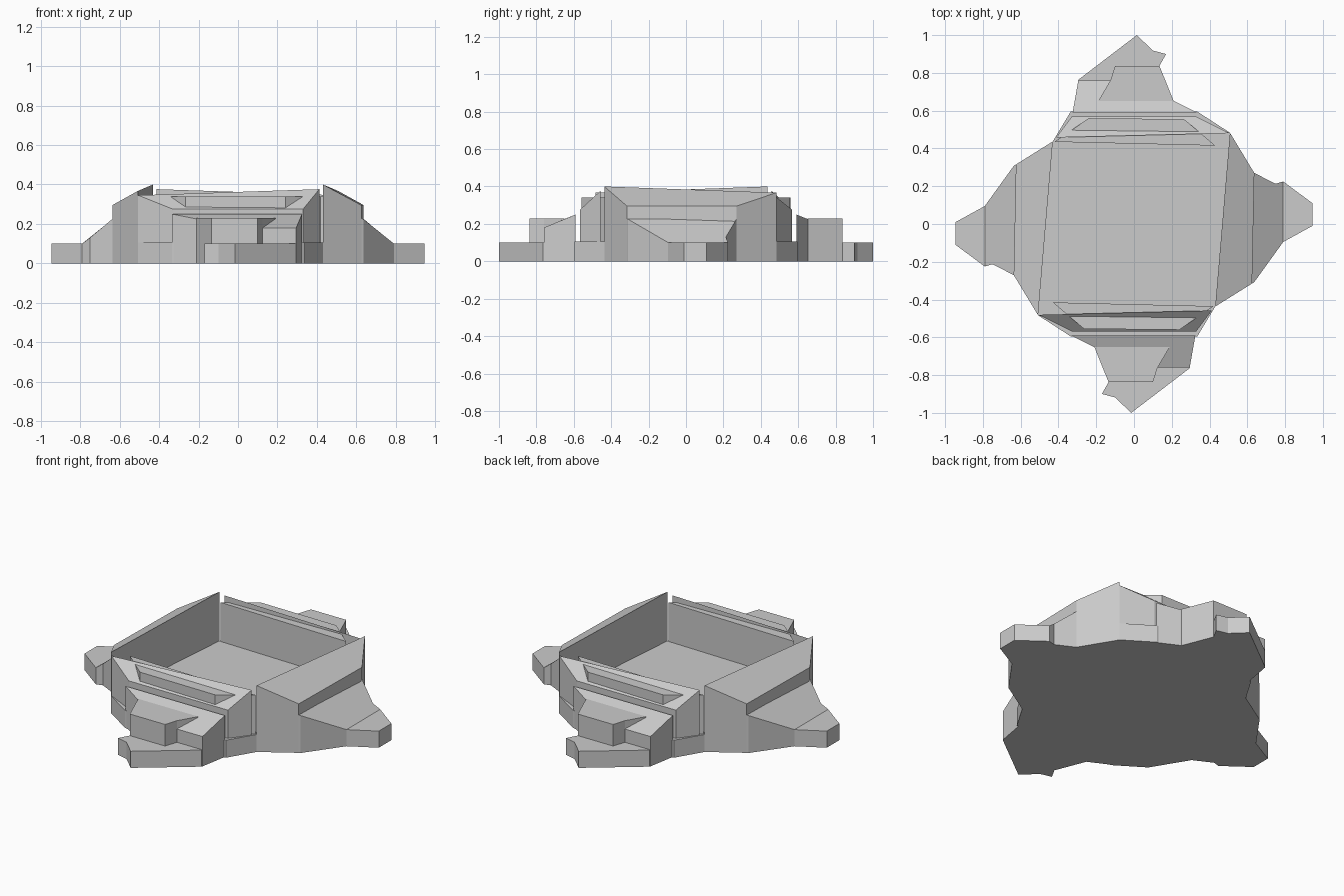
import bpy, math

if "Cube" in bpy.data.objects:
    bpy.data.objects.remove(bpy.data.objects["Cube"])


def prism(name, pts, height=None):
    """Upright solid on z = 0; each point is (x, y) or (x, y, top height)."""
    n = len(pts)
    area = sum(pts[i][0] * pts[(i + 1) % n][1] - pts[(i + 1) % n][0] * pts[i][1] for i in range(n))
    if area < 0:
        pts = pts[::-1]
    verts = [(p[0], p[1], 0) for p in pts]
    verts += [(p[0], p[1], p[2] if len(p) > 2 else height) for p in pts]
    faces = [tuple(reversed(range(n))), tuple(range(n, 2 * n))]
    faces += [(i, (i + 1) % n, n + (i + 1) % n, n + i) for i in range(n)]
    mesh = bpy.data.meshes.new(name)
    mesh.from_pydata(verts, [], faces)
    mesh.update()
    ob = bpy.data.objects.new(name, mesh)
    bpy.context.collection.objects.link(ob)
    return ob


def pair(name, pts, height=None):
    """A part and its half-turn twin on the opposite side."""
    a = prism(name + "_a", pts, height)
    b = bpy.data.objects.new(name + "_b", a.data)
    b.rotation_euler.z = math.pi
    bpy.context.collection.objects.link(b)


# Basin floor, also the bottom of the narrow trenches
half = [(-.508, -.483), (-.335, -.595), (.335, -.595), (.43, -.437)]
prism("basin_floor", half + [(-x, -y) for x, y in half], .105)

# Tall side banks with an undercut step down to the wings
pair("side_bank", [(.43, -.437, .4), (.625, -.315, .295),
                   (.637, .27, .295), (.508, .483, .367)])
pair("wing_slope", [(.615, -.32, .23), (.635, -.31, .225), (.79, -.095, .1),
                    (.79, .225, .1), (.75, .213, .13), (.637, .27, .225),
                    (.615, .27, .23)])
pair("wing_tip", [(.79, -.095), (.945, -.01), (.945, .11), (.79, .225)], .1)

# Sloping end rims, each with a flat block through it
pair("end_rim", [(-.506, -.481, .345), (-.33, -.568, .275),
                 (.33, -.568, .275), (.412, -.458, .376)])
pair("rim_block", [(-.43, -.415), (-.265, -.555), (.24, -.56), (.42, -.435)], .34)

# Ledge, step block and jagged foot beyond each rim
pair("end_ledge", [(-.335, -.59, .25), (-.215, -.65, .226), (.12, -.76, .18),
                   (.295, -.76, .18), (.325, -.59, .25)])
pair("step_block", [(-.21, -.65), (-.135, -.837), (.1, -.837), (.125, -.76), (.19, -.65)], .23)
pair("jagged_foot", [(-.21, -.65), (-.135, -.837), (-.17, -.9), (-.1, -.918),
                     (-.015, -1), (.293, -.765), (.3, -.65)], .1)
